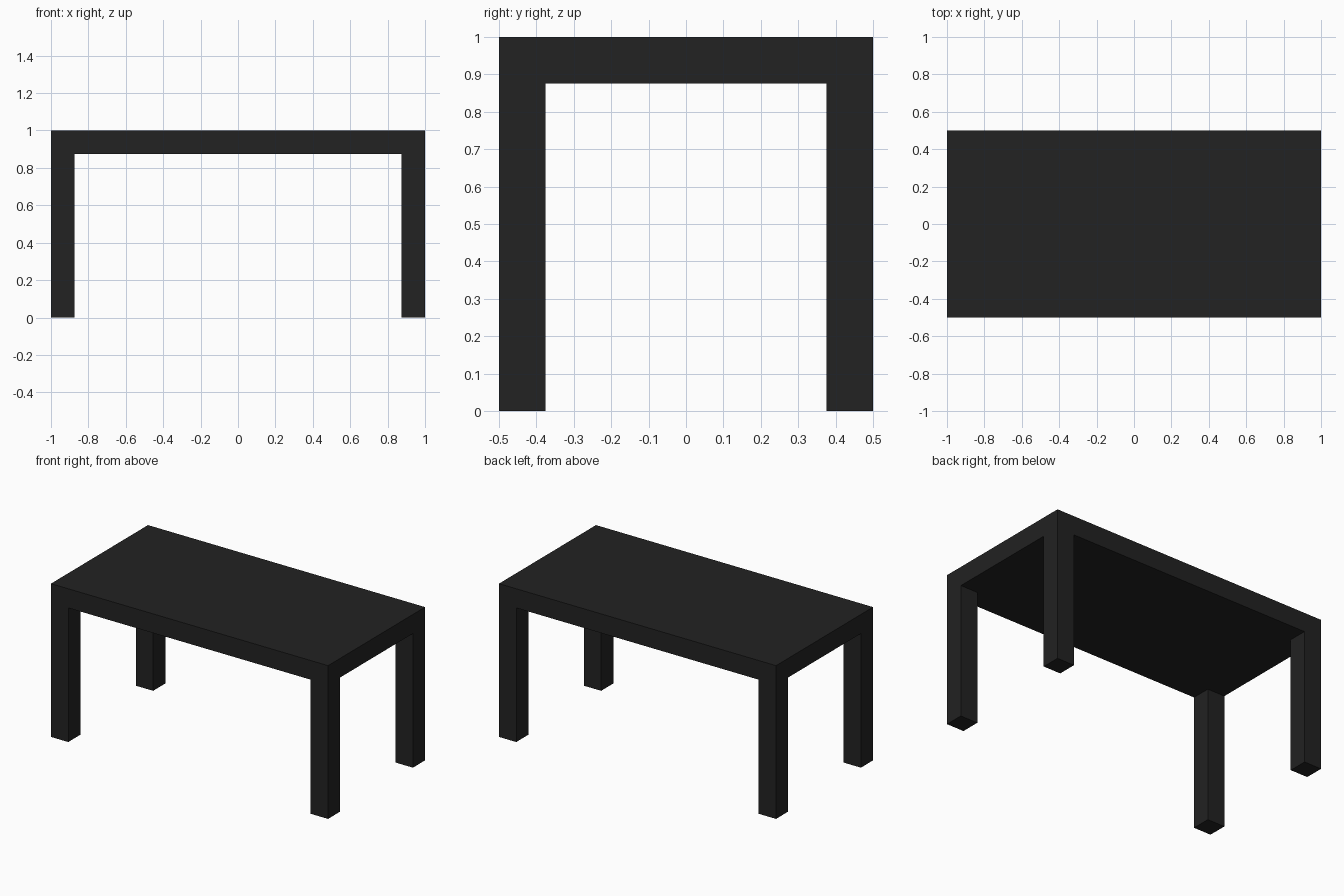
import bpy

if "Cube" in bpy.data.objects:
    bpy.data.objects.remove(bpy.data.objects["Cube"])

# One dark charcoal colour for the whole table
charcoal = bpy.data.materials.new("charcoal")
charcoal.diffuse_color = (0.016, 0.016, 0.016, 1.0)
charcoal.use_nodes = True
charcoal.node_tree.nodes["Principled BSDF"].inputs["Base Color"].default_value = charcoal.diffuse_color

LENGTH, DEPTH, HEIGHT, T = 2.0, 1.0, 1.0, 0.125


def box(name, size, center):
    bpy.ops.mesh.primitive_cube_add(size=1, location=center)
    ob = bpy.context.object
    ob.name = name
    ob.scale = size
    bpy.ops.object.transform_apply(location=False, rotation=False, scale=True)
    ob.data.materials.append(charcoal)
    return ob


# Solid slab top
box("table_top", (LENGTH, DEPTH, T), (0, 0, HEIGHT - T / 2))

# Square legs flush with the four corners
leg_h = HEIGHT - T
for side, sx in (("left", -1), ("right", 1)):
    for end, sy in (("front", -1), ("back", 1)):
        box(f"{end}_{side}_leg", (T, T, leg_h),
            (sx * (LENGTH - T) / 2, sy * (DEPTH - T) / 2, leg_h / 2))
